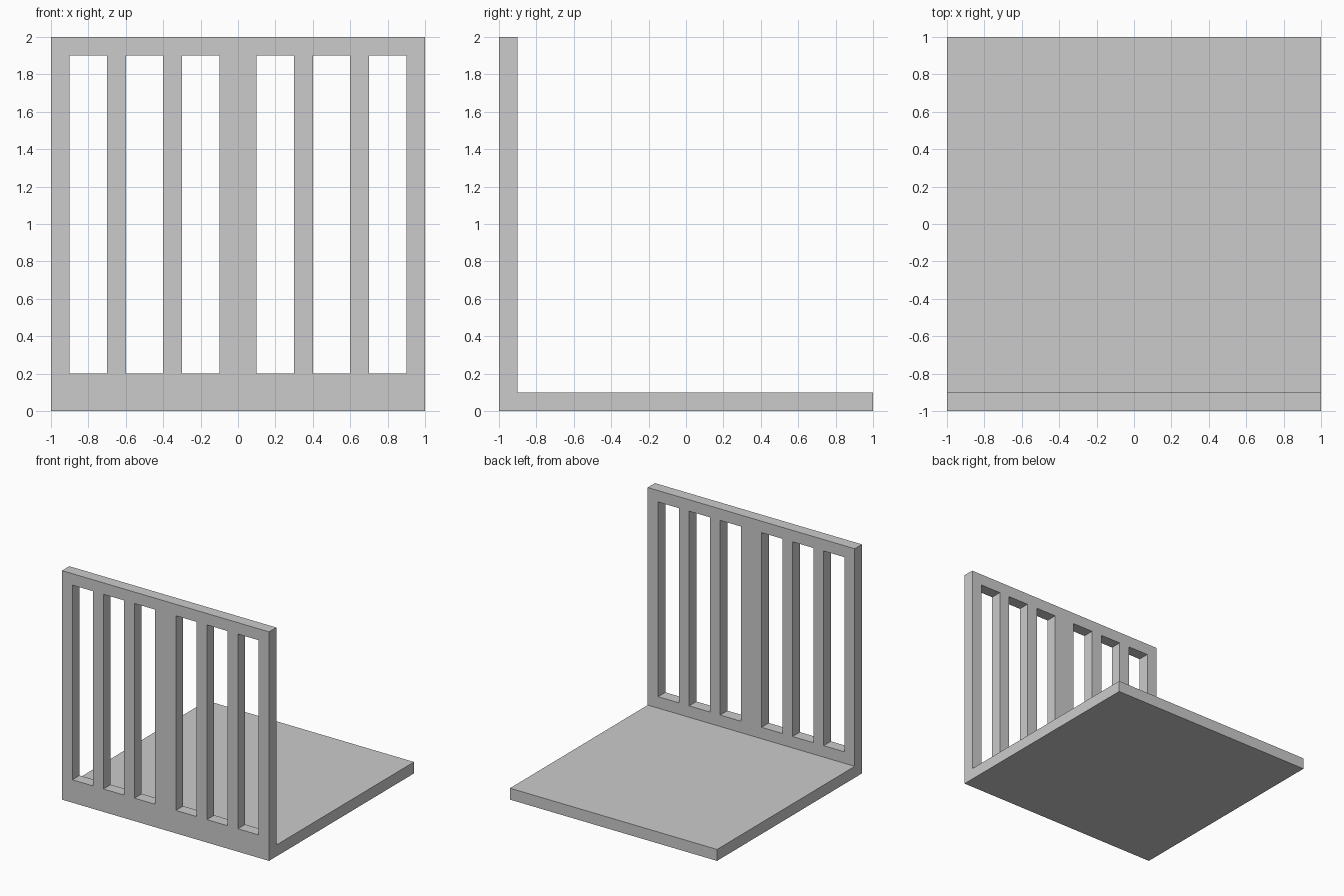
import bpy, bmesh

if "Cube" in bpy.data.objects:
    bpy.data.objects.remove(bpy.data.objects["Cube"])

# Wall grid lines: alternating bars and slots, mirrored about x = 0
half = [0.1, 0.3, 0.4, 0.6, 0.7, 0.9, 1.0]
xs = [-x for x in reversed(half)] + half
zs = [0.0, 0.1, 0.2, 1.9, 2.0]
SLOT_ROW = 2

bm = bmesh.new()


def extrude_y(faces, dist, keep):
    """Extrude faces along y and return the new end faces."""
    geom = bmesh.ops.extrude_face_region(bm, geom=faces, use_keep_orig=keep)["geom"]
    verts = [g for g in geom if isinstance(g, bmesh.types.BMVert)]
    bmesh.ops.translate(bm, verts=verts, vec=(0, dist, 0))
    if not keep:
        old = [f for f in faces if f.is_valid]
        if old:
            bmesh.ops.delete(bm, geom=old, context='FACES_ONLY')
    return [g for g in geom if isinstance(g, bmesh.types.BMFace)]


# Front sheet of the slotted wall
grid = [[bm.verts.new((x, -1, z)) for x in xs] for z in zs]
for r in range(len(zs) - 1):
    for c in range(len(xs) - 1):
        if r == SLOT_ROW and c % 2 == 1:
            continue
        bm.faces.new((grid[r][c], grid[r][c + 1], grid[r + 1][c + 1], grid[r + 1][c]))
# Drop unused grid points
bmesh.ops.delete(bm, geom=[v for v in bm.verts if not v.link_faces], context='VERTS')

# Wall thickness, then the floor slab pulled from the bottom row of the back side
back = extrude_y(bm.faces[:], 0.1, True)
bottom_row = [f for f in back if f.calc_center_median().z < 0.1]
extrude_y(bottom_row, 1.9, False)

bmesh.ops.recalc_face_normals(bm, faces=bm.faces[:])
mesh = bpy.data.meshes.new("slotted_wall_with_floor")
bm.to_mesh(mesh)
bm.free()
obj = bpy.data.objects.new("slotted_wall_with_floor", mesh)
bpy.context.collection.objects.link(obj)
